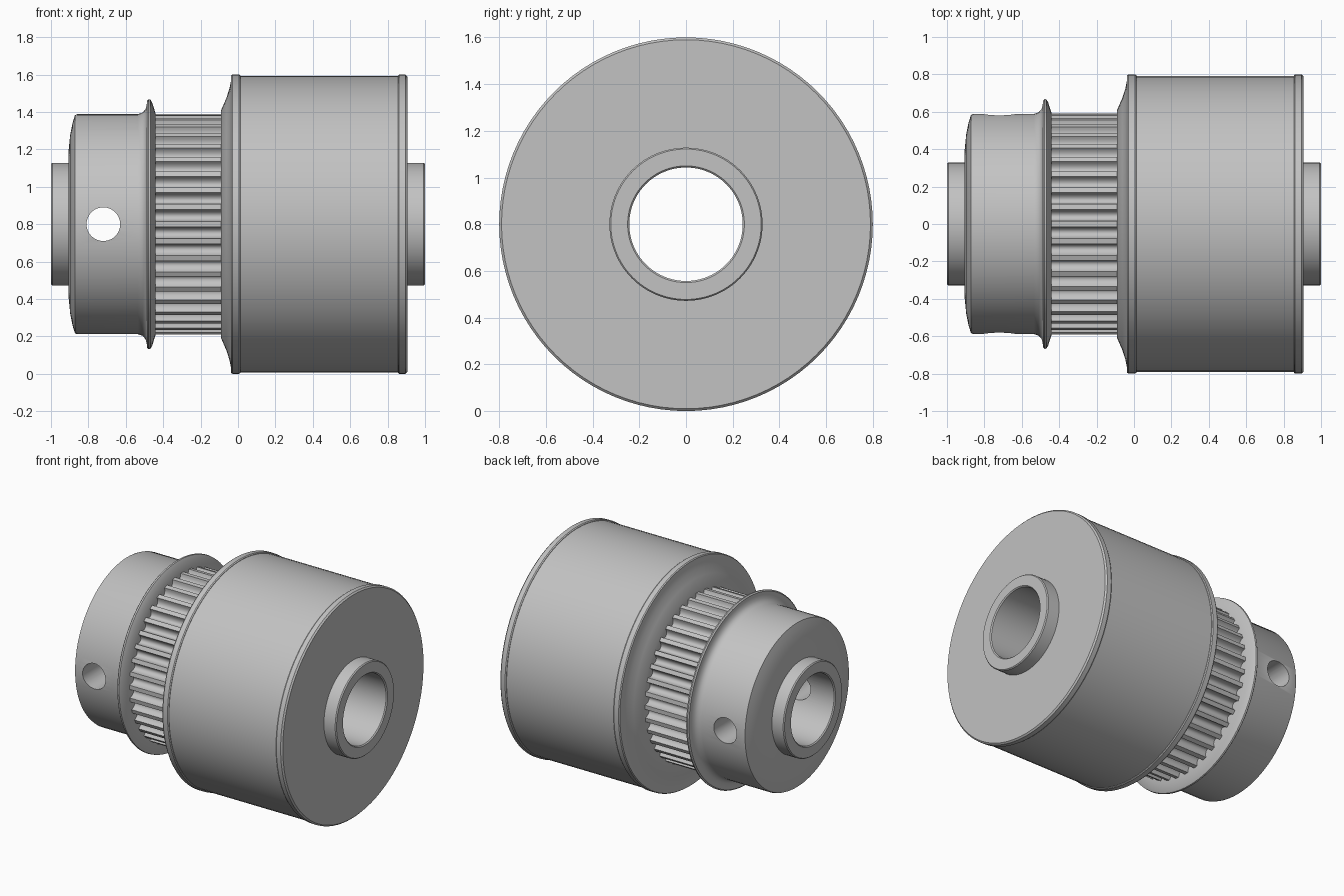
import bpy, bmesh, math
from mathutils import Matrix

cube = bpy.data.objects.get("Cube")
if cube:
    bpy.data.objects.remove(cube, do_unlink=True)

AXIS_Z = 0.8
SIDES = 96
TEETH = 40

steel = bpy.data.materials.new("grey_metal")
steel.use_nodes = True
grey = (0.54, 0.54, 0.54, 1)
steel.diffuse_color = grey
steel.node_tree.nodes["Principled BSDF"].inputs["Base Color"].default_value = grey


def add_object(name, bm):
    bmesh.ops.recalc_face_normals(bm, faces=bm.faces)
    mesh = bpy.data.meshes.new(name)
    bm.to_mesh(mesh)
    bm.free()
    mesh.materials.append(steel)
    obj = bpy.data.objects.new(name, mesh)
    bpy.context.collection.objects.link(obj)
    obj.location.z = AXIS_Z
    return obj


def activate(obj):
    bpy.ops.object.select_all(action="DESELECT")
    obj.select_set(True)
    bpy.context.view_layer.objects.active = obj


def shade(obj, angle):
    activate(obj)
    bpy.ops.object.shade_smooth_by_angle(angle=math.radians(angle))


def lathe(name, profile):
    """Turn a closed (x, radius) profile around the x axis."""
    bm = bmesh.new()
    rings = []
    for i in range(SIDES):
        a = math.tau * i / SIDES
        rings.append([bm.verts.new((x, r * math.sin(a), r * math.cos(a))) for x, r in profile])
    n = len(profile)
    for i in range(SIDES):
        p, q = rings[i], rings[(i + 1) % SIDES]
        for j in range(n):
            k = (j + 1) % n
            bm.faces.new((p[j], p[k], q[k], q[j]))
    return add_object(name, bm)


# Turned body: sleeve, hub, thin flange, belt seat, drum and bore
profile = [
    (-0.993, 0.243), (-1, 0.25), (-1, 0.322), (-0.993, 0.328),
    (-0.905, 0.328), (-0.905, 0.40), (-0.897, 0.48), (-0.885, 0.54),
    (-0.872, 0.583), (-0.86, 0.588), (-0.535, 0.588), (-0.51, 0.597),
    (-0.494, 0.615), (-0.488, 0.64), (-0.486, 0.66), (-0.478, 0.668),
    (-0.468, 0.666), (-0.459, 0.65), (-0.44, 0.59), (-0.44, 0.53),
    (-0.09, 0.53), (-0.09, 0.61), (-0.062, 0.675), (-0.046, 0.725),
    (-0.037, 0.77), (-0.037, 0.795), (-0.03, 0.8), (0.006, 0.8),
    (0.013, 0.795), (0.013, 0.792), (0.855, 0.792), (0.855, 0.795),
    (0.862, 0.8), (0.895, 0.8), (0.905, 0.79), (0.905, 0.328),
    (0.993, 0.328), (1, 0.322), (1, 0.25), (0.993, 0.243),
]
body = lathe("pulley_body", profile)

# Cross hole through both walls of the hub
bm = bmesh.new()
bmesh.ops.create_cone(bm, cap_ends=True, segments=48, radius1=0.09, radius2=0.09, depth=2,
                      matrix=Matrix.Translation((-0.72, 0, 0)) @ Matrix.Rotation(math.pi / 2, 4, "X"))
cutter = add_object("hole_cutter", bm)
cutter.hide_render = True
cut = body.modifiers.new("cross_hole", "BOOLEAN")
cut.operation = "DIFFERENCE"
cut.solver = "EXACT"
cut.object = cutter
activate(body)
bpy.ops.object.modifier_apply(modifier=cut.name)
bpy.data.objects.remove(cutter, do_unlink=True)
shade(body, 30)

# Belt teeth: narrow lands between round grooves
bm = bmesh.new()
HALF, DEPTH, STEPS = 0.34, 0.045, 8
left, right = [], []
for i in range(TEETH):
    for s in range(STEPS + 1):
        u = -math.cos(math.pi * s / STEPS)
        a = math.tau * (i + 0.5 + u * HALF) / TEETH
        r = 0.59 - DEPTH * math.sqrt(max(0, 1 - u * u))
        y, z = r * math.sin(a), r * math.cos(a)
        left.append(bm.verts.new((-0.445, y, z)))
        right.append(bm.verts.new((-0.085, y, z)))
for i in range(len(left)):
    k = (i + 1) % len(left)
    bm.faces.new((left[i], left[k], right[k], right[i]))
teeth = add_object("belt_teeth", bm)
shade(teeth, 40)
